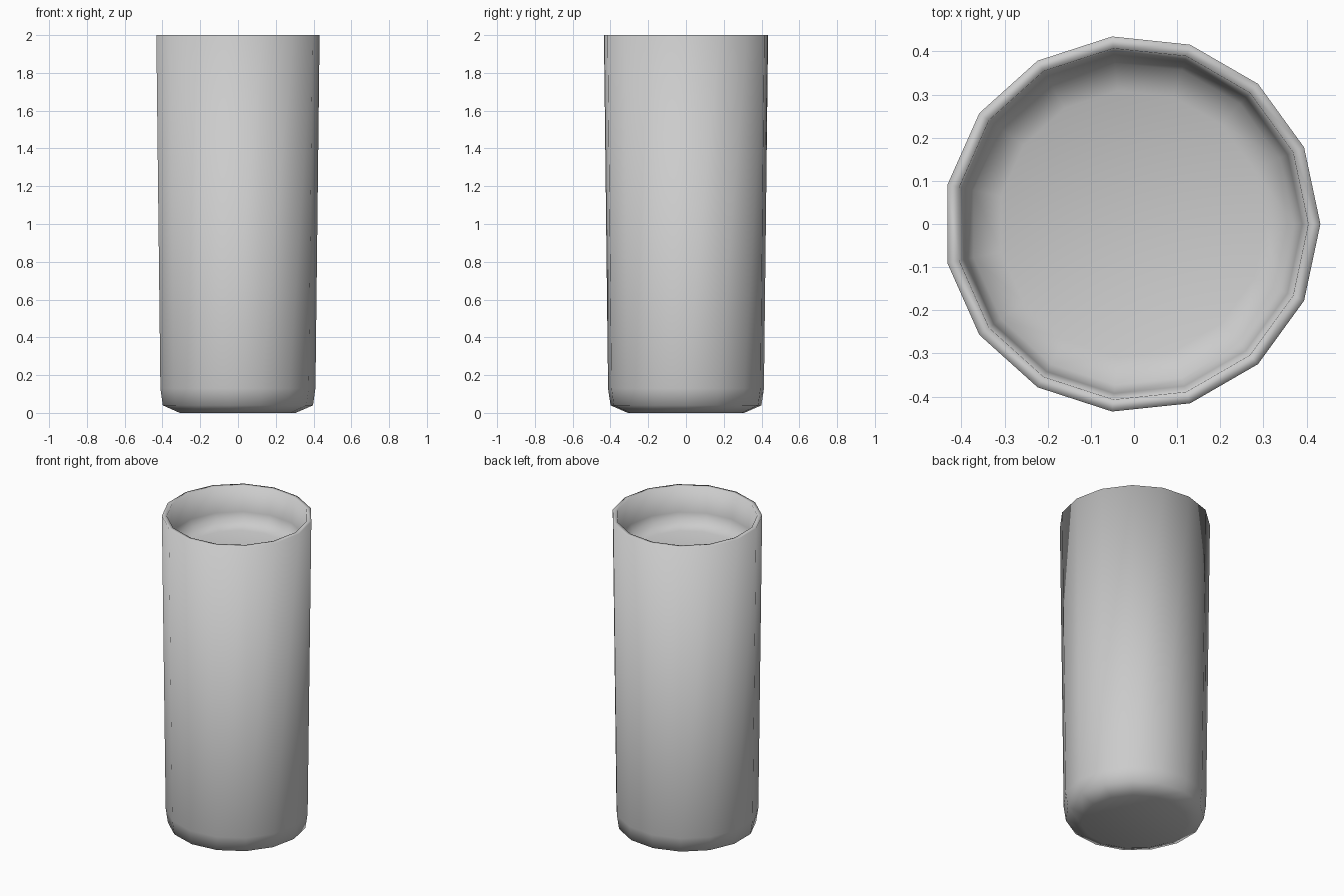
import bpy, bmesh, math

if "Cube" in bpy.data.objects:
    bpy.data.objects.remove(bpy.data.objects["Cube"])

SIDES = 15
SHIFT = -0.005  # odd side count: recentre on x

# Outer base, rounded foot, tapered wall, rim, shallow recess and its floor
profile = [(0.31, 0.0), (0.402, 0.04), (0.415, 0.13), (0.437, 2.0),
           (0.409, 2.0), (0.395, 1.84), (0.375, 1.785), (0.31, 1.76)]

bm = bmesh.new()
rings = []
for r, z in profile:
    rings.append([bm.verts.new((r * math.cos(2 * math.pi * i / SIDES) + SHIFT,
                                r * math.sin(2 * math.pi * i / SIDES), z))
                  for i in range(SIDES)])
for a, b in zip(rings, rings[1:]):
    for i in range(SIDES):
        j = (i + 1) % SIDES
        bm.faces.new((a[i], a[j], b[j], b[i]))

# Closed underside and recess floor
bm.faces.new(rings[0][::-1])
bm.faces.new(rings[-1])
for f in bm.faces:
    f.smooth = True

mesh = bpy.data.meshes.new("tumbler")
bm.to_mesh(mesh)
bm.free()
tumbler = bpy.data.objects.new("tumbler", mesh)
bpy.context.collection.objects.link(tumbler)
